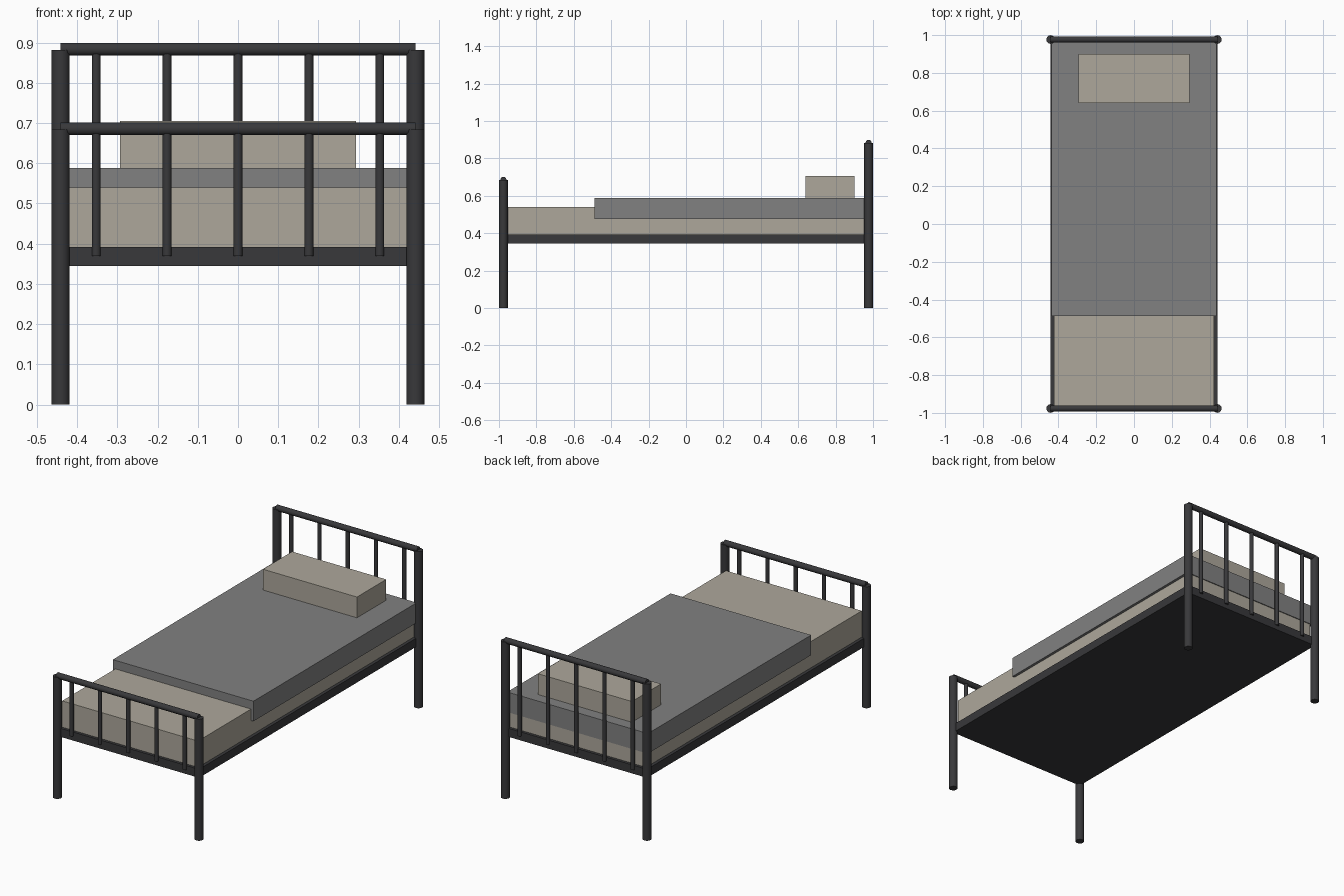
import bpy
from math import pi

if "Cube" in bpy.data.objects:
    bpy.data.objects.remove(bpy.data.objects["Cube"])


def material(name, rgb):
    m = bpy.data.materials.new(name)
    m.diffuse_color = (*rgb, 1)
    m.use_nodes = True
    m.node_tree.nodes["Principled BSDF"].inputs["Base Color"].default_value = m.diffuse_color
    return m


METAL = material("dark_metal", (0.04, 0.04, 0.043))
LINEN = material("linen", (0.42, 0.39, 0.33))
WOOL = material("grey_wool", (0.22, 0.22, 0.22))
PX, PY = 0.441, 0.9765  # post centres


def box(name, x, y, z, mat):
    bpy.ops.mesh.primitive_cube_add(
        size=1, location=[sum(r) / 2 for r in (x, y, z)])
    o = bpy.context.object
    o.name = name
    o.scale = [r[1] - r[0] for r in (x, y, z)]
    bpy.ops.object.transform_apply(location=False, rotation=False, scale=True)
    o.data.materials.append(mat)


def tube(name, radius, length, loc, along_x=False, sides=10):
    bpy.ops.mesh.primitive_cylinder_add(
        vertices=sides, radius=radius, depth=length, location=loc,
        rotation=(0, pi / 2 if along_x else 0, 0))
    o = bpy.context.object
    o.name = name
    o.data.materials.append(METAL)
    bpy.ops.object.shade_smooth_by_angle(angle=pi / 4)


# Head and foot ends: posts, top rail and five bars each
for end, y, top in (("foot", -PY, 0.684), ("head", PY, 0.882)):
    for side, x in (("left", -PX), ("right", PX)):
        tube(f"{end}_post_{side}", 0.0235, top, (x, y, top / 2))
    tube(f"{end}_rail", 0.0165, 2 * PX, (0, y, top + 0.0015), along_x=True)
    for i in range(-2, 3):
        tube(f"{end}_bar_{i + 3}", 0.0115, top - 0.37,
             (i * 0.1763, y, (top + 0.37) / 2))

# Bed base
box("bed_base", (-PX, PX), (-PY, PY), (0.344, 0.392), METAL)

# Bedding
box("mattress", (-0.423, 0.423), (-0.96, 0.96), (0.392, 0.54), LINEN)
box("blanket", (-0.438, 0.438), (-0.488, 0.965), (0.475, 0.588), WOOL)
box("pillow", (-0.293, 0.293), (0.64, 0.90), (0.586, 0.705), LINEN)
